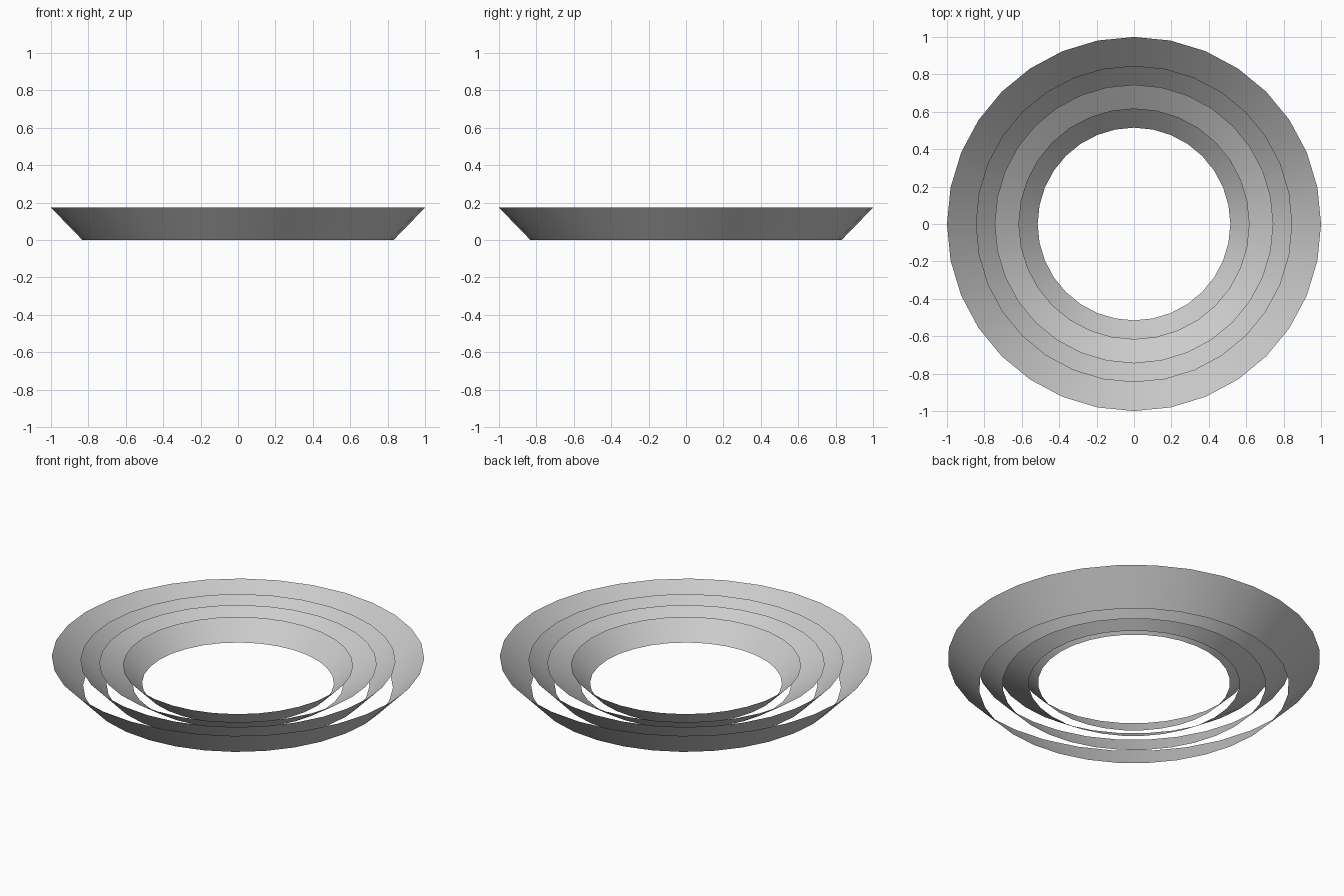
import bpy, bmesh, math

if "Cube" in bpy.data.objects:
    bpy.data.objects.remove(bpy.data.objects["Cube"])

SIDES = 32


def cone_band(name, r_top, z_top, r_bottom, z_bottom):
    """Open, thin conical band whose face points up and inward."""
    bm = bmesh.new()
    loops = []
    for r, z in ((r_top, z_top), (r_bottom, z_bottom)):
        loops.append([bm.verts.new((r * math.cos(2 * math.pi * i / SIDES),
                                    r * math.sin(2 * math.pi * i / SIDES), z))
                      for i in range(SIDES)])
    top, bottom = loops
    for i in range(SIDES):
        j = (i + 1) % SIDES
        face = bm.faces.new((top[i], top[j], bottom[j], bottom[i]))
        face.smooth = True
    mesh = bpy.data.meshes.new(name)
    bm.to_mesh(mesh)
    bm.free()
    obj = bpy.data.objects.new(name, mesh)
    bpy.context.collection.objects.link(obj)
    return obj


# Nested louvre rings, outermost to innermost
cone_band("outer_ring", 1.0, 0.173, 0.832, 0.0)
cone_band("second_ring", 0.846, 0.153, 0.706, 0.009)
cone_band("third_ring", 0.745, 0.135, 0.566, 0.015)
cone_band("inner_ring", 0.618, 0.124, 0.515, 0.02)
